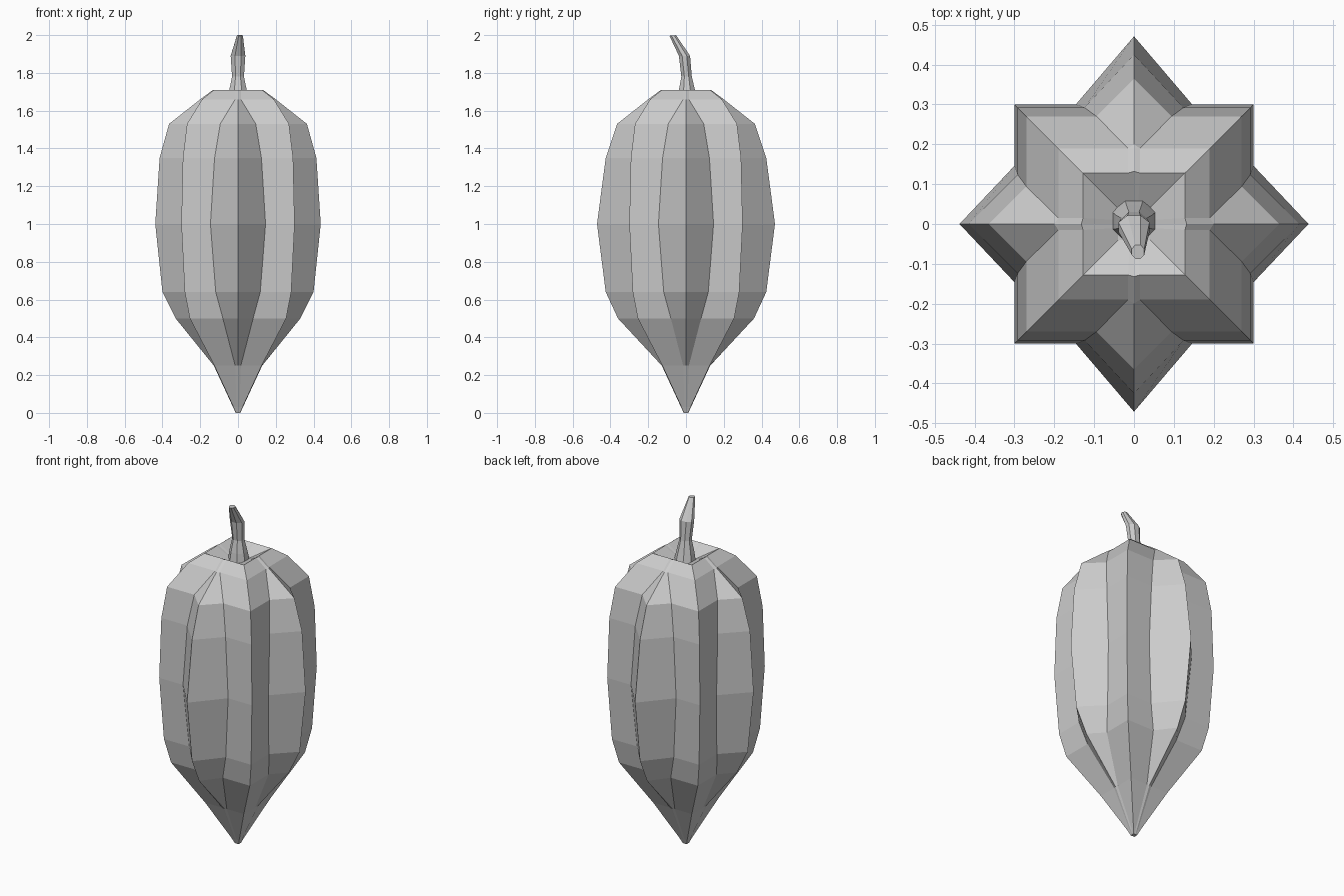
import bpy, bmesh, math

if "Cube" in bpy.data.objects:
    bpy.data.objects.remove(bpy.data.objects["Cube"])


def loft(name, rings):
    """Skin equal-length rings of points and close both ends."""
    bm = bmesh.new()
    rows = [[bm.verts.new(p) for p in ring] for ring in rings]
    n = len(rows[0])
    for a, b in zip(rows, rows[1:]):
        for i in range(n):
            j = (i + 1) % n
            bm.faces.new((a[i], a[j], b[j], b[i]))
    bm.faces.new(rows[0][::-1])
    bm.faces.new(rows[-1])
    bmesh.ops.recalc_face_normals(bm, faces=bm.faces)
    mesh = bpy.data.meshes.new(name)
    bm.to_mesh(mesh)
    bm.free()
    obj = bpy.data.objects.new(name, mesh)
    bpy.context.collection.objects.link(obj)
    return obj


def star(z, cx, cy, d, w):
    """Square of half-width d crossed by a diamond reaching cx, cy; w is the rib half-width."""
    pts = []
    for k in range(4):
        c = cx if k % 2 == 0 else cy
        ca, sa = round(math.cos(k * math.pi / 2)), round(math.sin(k * math.pi / 2))
        for x, y in ((c, 0), (d, w), (d, d), (w, d)):
            pts.append((x * ca - y * sa, x * sa + y * ca, z))
    return pts


# Ribbed pod: height, rib reach in x and y, square half-width, rib half-width
profile = [
    (0.00, 0.012, 0.012, 0.012, 0.004),
    (0.03, 0.026, 0.026, 0.024, 0.008),
    (0.25, 0.128, 0.128, 0.125, 0.015),
    (0.50, 0.330, 0.360, 0.255, 0.080),
    (0.64, 0.400, 0.425, 0.282, 0.118),
    (1.00, 0.438, 0.471, 0.300, 0.146),
    (1.35, 0.415, 0.425, 0.292, 0.124),
    (1.53, 0.365, 0.365, 0.270, 0.094),
    (1.66, 0.200, 0.200, 0.190, 0.015),
    (1.71, 0.132, 0.132, 0.128, 0.015),
    (1.66, 0.040, 0.040, 0.040, 0.010),
]
loft("pod", [star(*row) for row in profile])

# Bent eight-sided stem: height, centre x, centre y, radius x, radius y
path = [
    (1.64, 0.0, 0.010, 0.062, 0.060),
    (1.71, 0.0, 0.005, 0.050, 0.046),
    (1.78, 0.0, 0.003, 0.034, 0.030),
    (1.89, 0.0, -0.008, 0.042, 0.032),
    (2.00, 0.01, -0.070, 0.017, 0.019),
]
angles = [i * math.pi / 4 + math.pi / 8 for i in range(8)]
loft("stem", [[(x + rx * math.cos(a), y + ry * math.sin(a),
                z - (0.1 * ry * (1 - math.sin(a)) if z == 2 else 0)) for a in angles]
              for z, x, y, rx, ry in path])
